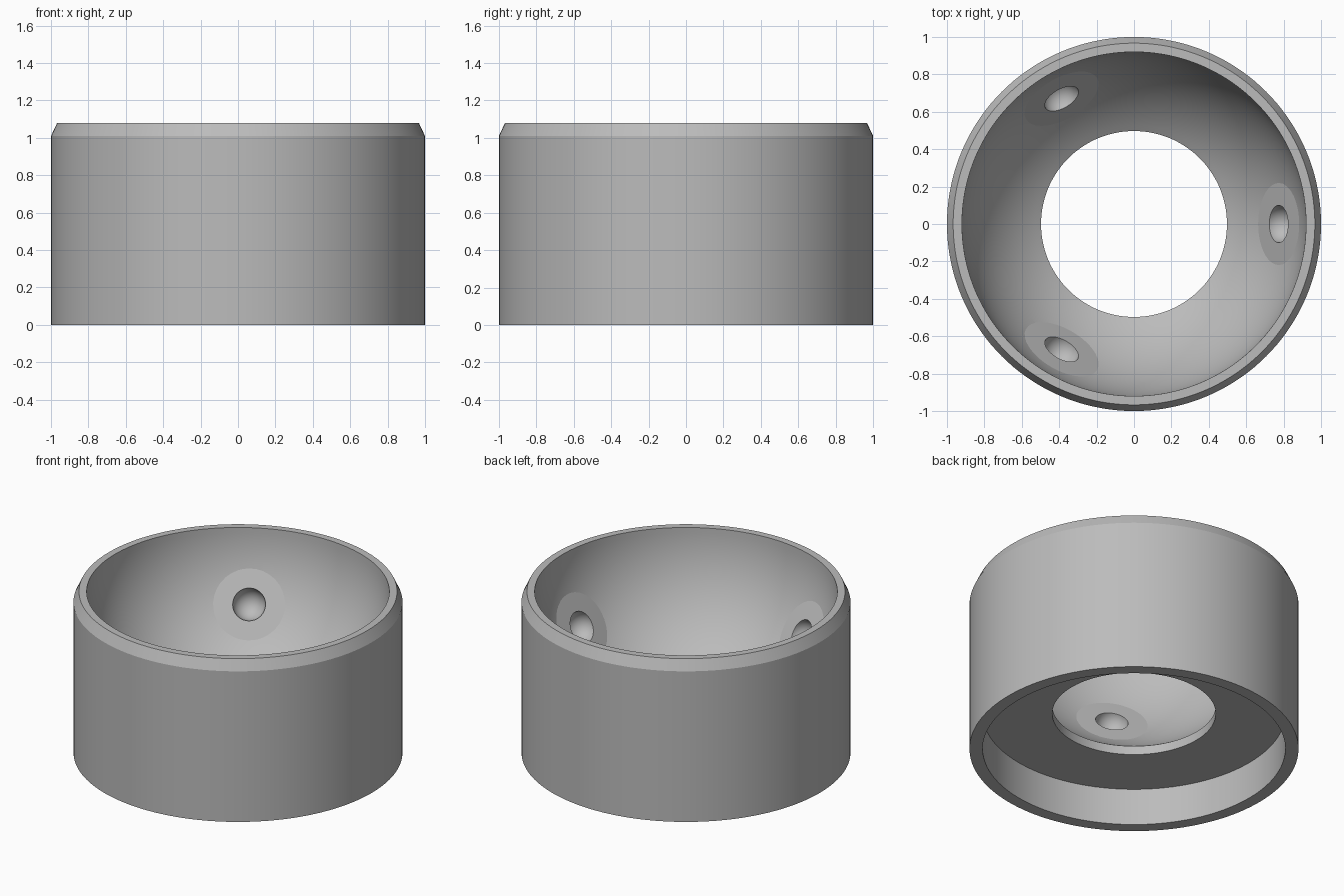
import bpy, bmesh
from math import sin, cos, radians, tau, sqrt
from mathutils import Vector

cube = bpy.data.objects.get("Cube")
if cube:
    bpy.data.objects.remove(cube, do_unlink=True)

HEIGHT = 1.08        # rim height, also the centre of the spherical bowl
BOWL_R = 0.92
HOLE_R = 0.497
PAD_R = 0.22
SOCKET_R = 0.1
centre = Vector((0, 0, HEIGHT))

grey = bpy.data.materials.new("plain grey")
grey.use_nodes = True
colour = (0.5, 0.5, 0.5, 1)
grey.diffuse_color = colour
grey.node_tree.nodes["Principled BSDF"].inputs["Base Color"].default_value = colour


def make_object(name, bm):
    mesh = bpy.data.meshes.new(name)
    bmesh.ops.recalc_face_normals(bm, faces=bm.faces)
    bm.to_mesh(mesh)
    bm.free()
    mesh.materials.append(grey)
    obj = bpy.data.objects.new(name, mesh)
    bpy.context.collection.objects.link(obj)
    return obj


def lathe(name, profile, steps=144):
    """Spin a closed (radius, height) profile around z."""
    bm = bmesh.new()
    verts = [bm.verts.new((r, 0, z)) for r, z in profile]
    edges = [bm.edges.new((v, verts[i - 1])) for i, v in enumerate(verts)]
    bmesh.ops.spin(bm, geom=verts + edges, cent=(0, 0, 0), axis=(0, 0, 1),
                   angle=tau, steps=steps, use_merge=True)
    bmesh.ops.remove_doubles(bm, verts=bm.verts, dist=0.0001)
    return make_object(name, bm)


def combine(target, tool, operation):
    """Apply a boolean and discard the tool."""
    tool.hide_render = True
    mod = target.modifiers.new(operation, "BOOLEAN")
    mod.operation = operation
    mod.solver = "EXACT"
    mod.object = tool
    bpy.context.view_layer.objects.active = target
    bpy.ops.object.modifier_apply(modifier=mod.name)
    bpy.data.objects.remove(tool, do_unlink=True)


# Housing: recessed base, chamfered rim and spherical bowl in one profile
outer = [(HOLE_R, 0.247), (BOWL_R, 0.247), (BOWL_R, 0), (1, 0),
         (1, 1.01), (0.967, HEIGHT)]
low = sqrt(BOWL_R ** 2 - HOLE_R ** 2)
start = Vector((HOLE_R, low)).angle(Vector((1, 0)))
STEPS = 24
bowl = [(BOWL_R * cos(start * i / STEPS), HEIGHT - BOWL_R * sin(start * i / STEPS))
        for i in range(STEPS + 1)]
housing = lathe("bowl_housing", outer + bowl)

# Three flat pads, each with a round ball socket
pad_distance = sqrt(BOWL_R ** 2 - PAD_R ** 2)
for turn in (0, 120, 240):
    a = radians(turn)
    tilt = radians(60)
    out = Vector((sin(tilt) * cos(a), sin(tilt) * sin(a), -cos(tilt)))
    rotation = out.to_track_quat("Z", "Y").to_matrix().to_4x4()

    depth = 0.07
    bm = bmesh.new()
    bmesh.ops.create_cone(bm, cap_ends=True, segments=64, radius1=0.25,
                          radius2=0.25, depth=depth, matrix=rotation)
    bmesh.ops.translate(bm, verts=bm.verts,
                        vec=centre + out * (pad_distance + depth / 2))
    combine(housing, make_object("pad", bm), "UNION")

    bm = bmesh.new()
    bmesh.ops.create_uvsphere(bm, u_segments=64, v_segments=32,
                              radius=SOCKET_R, matrix=rotation)
    bmesh.ops.translate(bm, verts=bm.verts, vec=centre + out * pad_distance)
    combine(housing, make_object("socket", bm), "DIFFERENCE")

# Smooth curved surfaces, keep the rims and pad outlines crisp
bpy.ops.object.select_all(action="DESELECT")
housing.select_set(True)
bpy.context.view_layer.objects.active = housing
bpy.ops.object.shade_smooth_by_angle(angle=radians(9))
